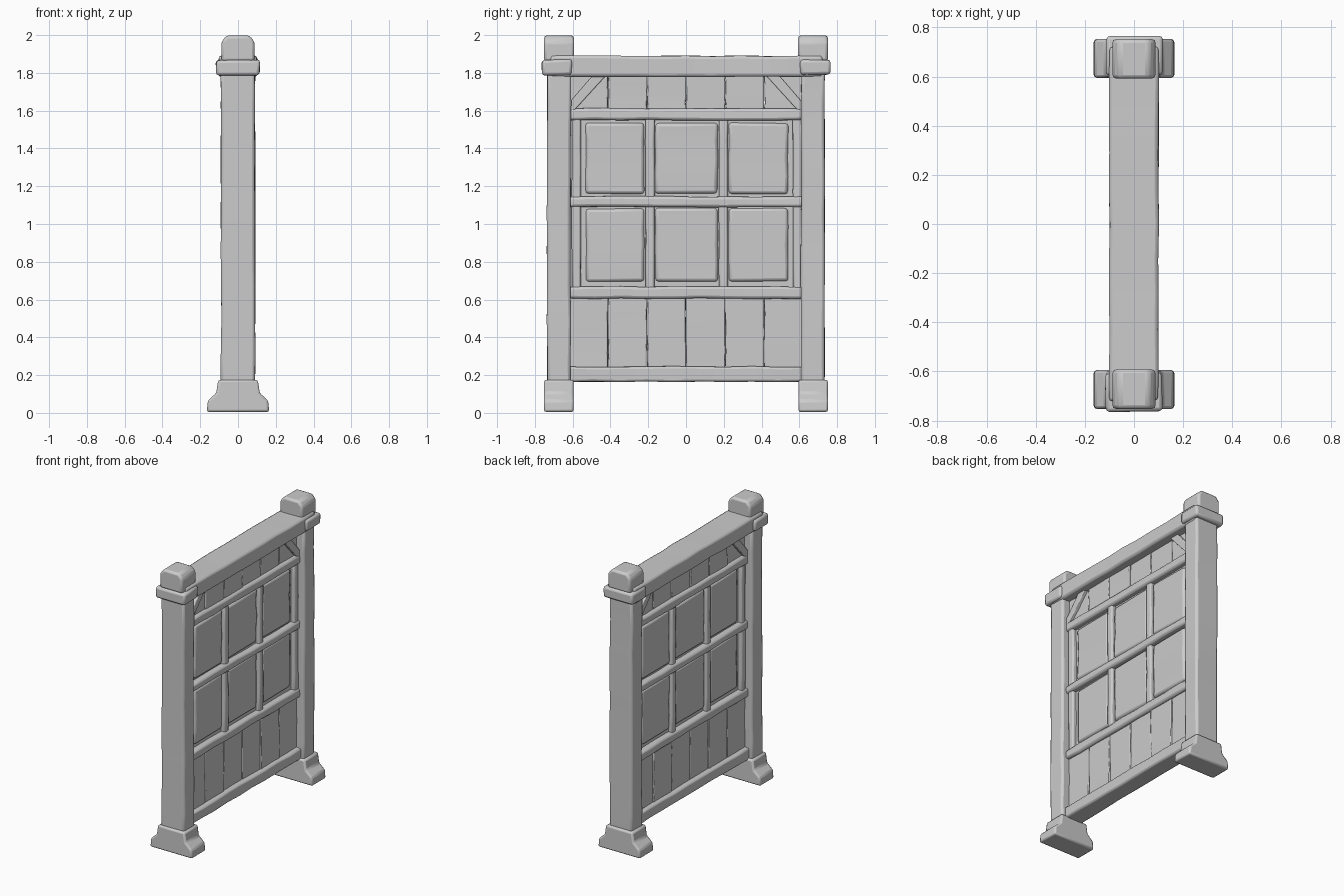
import bpy, bmesh, random
from mathutils import Vector

random.seed(7)

cube = bpy.data.objects.get("Cube")
if cube:
    bpy.data.objects.remove(cube, do_unlink=True)

grey = bpy.data.materials.new("plain_grey")
grey.use_nodes = True
tone = (0.6, 0.6, 0.6, 1)
grey.diffuse_color = tone
grey.node_tree.nodes["Principled BSDF"].inputs["Base Color"].default_value = tone


def finish(name, bm, bevel):
    """Turn a bmesh into a softly bevelled object."""
    bmesh.ops.recalc_face_normals(bm, faces=bm.faces)
    mesh = bpy.data.meshes.new(name)
    bm.to_mesh(mesh)
    bm.free()
    mesh.materials.append(grey)
    ob = bpy.data.objects.new(name, mesh)
    bpy.context.collection.objects.link(ob)
    mod = ob.modifiers.new("worn_edges", "BEVEL")
    mod.width, mod.segments, mod.limit_method = bevel, 2, "ANGLE"
    bpy.ops.object.select_all(action="DESELECT")
    ob.select_set(True)
    bpy.context.view_layer.objects.active = ob
    bpy.ops.object.shade_smooth_by_angle(angle=0.7)
    return ob


def beam(name, depth, y, z, bevel=0.01, cuts=0, wobble=0.0):
    """Box centred on x = 0, cut along its length and slightly hand-hewn."""
    bm = bmesh.new()
    bmesh.ops.create_cube(bm, size=1)
    size = Vector((2 * depth, y[1] - y[0], z[1] - z[0]))
    centre = Vector((0, sum(y) / 2, sum(z) / 2))
    for v in bm.verts:
        v.co = v.co * size + centre
    if cuts:
        axis = 1 if size.y > size.z else 2
        long_edges = [e for e in bm.edges
                      if abs((e.verts[0].co - e.verts[1].co)[axis]) > size[axis] / 2]
        bmesh.ops.subdivide_edges(bm, edges=long_edges, cuts=cuts, use_grid_fill=True)
    for v in bm.verts:
        v.co += Vector([random.uniform(-wobble, wobble) for _ in range(3)])
    return finish(name, bm, bevel)


def prism(name, outline, axis, low, high, bevel=0.01):
    """Extrude an outline along x (outline is y, z) or along y (outline is x, z)."""
    bm = bmesh.new()
    place = (lambda a, b: (low, a, b)) if axis == "x" else (lambda a, b: (a, low, b))
    face = bm.faces.new([bm.verts.new(place(a, b)) for a, b in outline])
    new = bmesh.ops.extrude_face_region(bm, geom=[face])["geom"]
    step = Vector((high - low, 0, 0) if axis == "x" else (0, high - low, 0))
    bmesh.ops.translate(bm, vec=step, verts=[g for g in new if isinstance(g, bmesh.types.BMVert)])
    return finish(name, bm, bevel)


# Posts with feet, collars, caps and corner braces
half_foot = [(0.165, 0.005), (0.16, 0.065), (0.115, 0.105), (0.105, 0.175)]
foot = half_foot + [(-x, z) for x, z in reversed(half_foot)]
half_cap = [(0.088, 1.86), (0.088, 1.965), (0.06, 1.998)]
cap = half_cap + [(-x, z) for x, z in reversed(half_cap)]

for side, s in (("front", -1), ("back", 1)):
    def span(a, b):
        return tuple(sorted((s * a, s * b)))
    beam(side + "_post", 0.09, span(0.61, 0.735), (0.1, 1.82), 0.015, 8, 0.003)
    prism(side + "_foot", foot, "y", *span(0.595, 0.752), 0.012)
    prism(side + "_cap", cap, "y", *span(0.592, 0.752), 0.015)
    beam(side + "_collar", 0.115, span(0.605, 0.762), (1.79, 1.87), 0.015, 0, 0.004)
    brace = [(s * 0.62, 1.57), (s * 0.62, 1.64), (s * 0.49, 1.79), (s * 0.42, 1.79)]
    prism(side + "_brace", brace, "x", -0.055, 0.055, 0.006)

# Horizontal rails
beam("top_rail", 0.1, (-0.72, 0.72), (1.78, 1.89), 0.015, 9, 0.003)
beam("bottom_rail", 0.065, (-0.63, 0.63), (0.165, 0.245), 0.012, 8, 0.003)
for name, low, high in (("lower", 0.605, 0.668), ("middle", 1.09, 1.145), ("upper", 1.55, 1.612)):
    beam(name + "_rail", 0.058, (-0.62, 0.62), (low, high), 0.014, 8, 0.003)

# Window uprights, thin core and cushioned panes
for i, y in enumerate((-0.58, -0.19, 0.198, 0.59)):
    beam(f"window_upright_{i + 1}", 0.047, (y - 0.024, y + 0.024), (0.64, 1.58), 0.01, 6, 0.002)
beam("window_core", 0.018, (-0.62, 0.62), (0.63, 1.58), 0.002)
for row, z in (("lower", (0.695, 1.082)), ("upper", (1.16, 1.535))):
    for i, y in enumerate(((-0.53, -0.222), (-0.163, 0.168), (0.226, 0.54))):
        beam(f"{row}_pane_{i + 1}", 0.034, y, z, 0.016, 3, 0.003)

# Vertical boards above and below the window
for i in range(6):
    y = -0.62 + i * 0.207
    edges = (y + 0.001, y + 0.206)
    for row, z in (("lower", (0.22, 0.63)), ("upper", (1.59, 1.8))):
        beam(f"{row}_board_{i + 1}", 0.033 + random.uniform(-0.004, 0.004), edges, z, 0.005, 3, 0.002)
